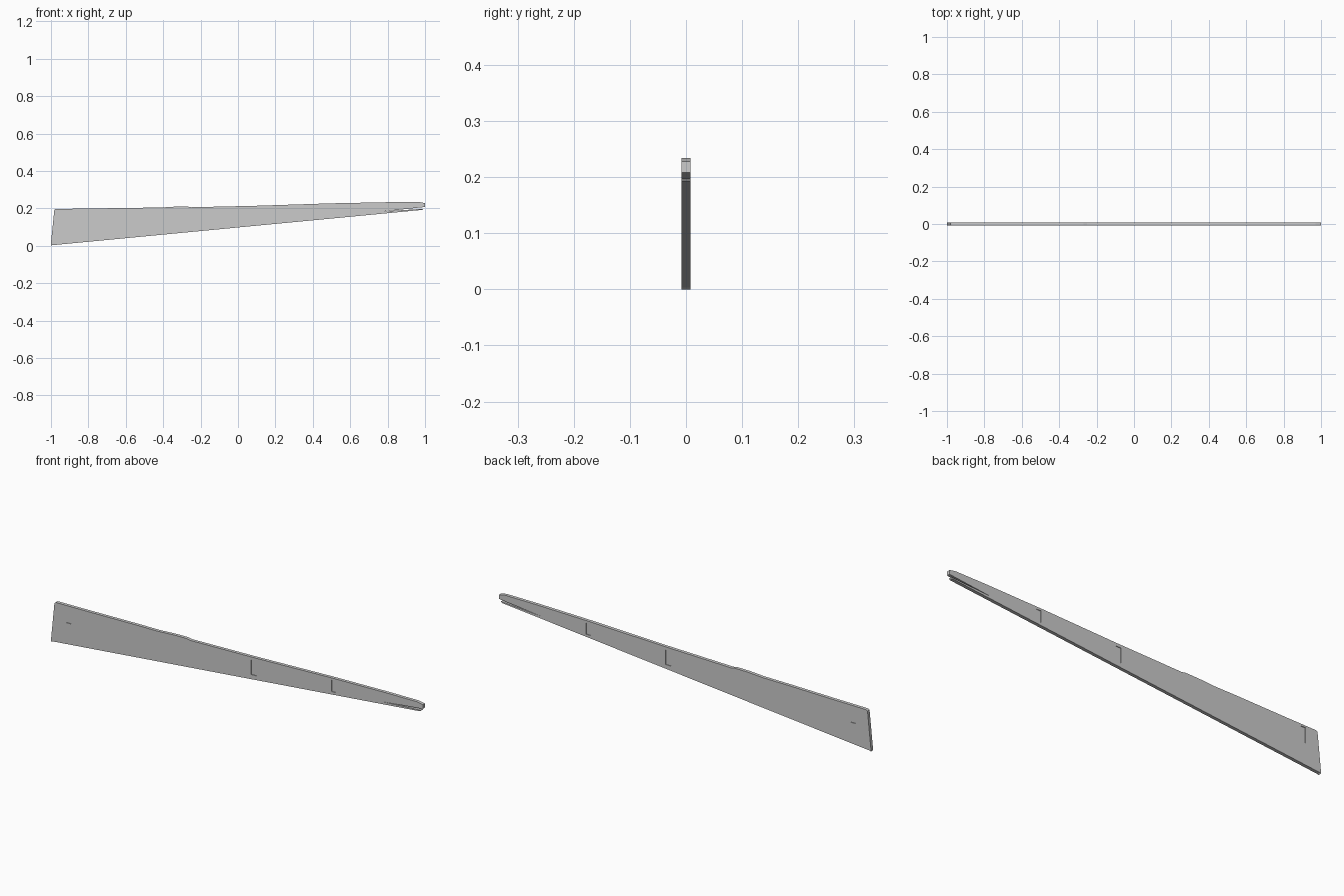
import bpy, bmesh

if "Cube" in bpy.data.objects:
    bpy.data.objects.remove(bpy.data.objects["Cube"])

HALF = 0.008  # half thickness of the board


def extruded(name, outline, y0, y1):
    bm = bmesh.new()
    front = [bm.verts.new((x, y0, z)) for x, z in outline]
    back = [bm.verts.new((x, y1, z)) for x, z in outline]
    bm.faces.new(front)
    bm.faces.new(back[::-1])
    n = len(outline)
    for i in range(n):
        j = (i + 1) % n
        bm.faces.new((front[j], front[i], back[i], back[j]))
    bmesh.ops.recalc_face_normals(bm, faces=bm.faces)
    mesh = bpy.data.meshes.new(name)
    bm.to_mesh(mesh)
    bm.free()
    ob = bpy.data.objects.new(name, mesh)
    bpy.context.collection.objects.link(ob)
    return ob


# Tapered plank with a slightly worn top edge and a split at the tip
outline = [(-1, 0), (-0.995, 0.003), (0.985, 0.192), (0.99, 0.198), (0.78, 0.184),
           (0.985, 0.206), (1, 0.208), (1, 0.228), (0.97, 0.234), (0.8, 0.233),
           (0.5, 0.227), (0.1, 0.214), (-0.25, 0.206), (-0.27, 0.210),
           (-0.34, 0.209), (-0.42, 0.204), (-0.56, 0.203), (-0.8, 0.199),
           (-0.975, 0.197), (-0.982, 0.192), (-1, 0.015)]
plank = extruded("tapered_plank", outline, -HALF, HALF)

# Rectangular slots recessed into both faces: centre x, width, bottom, top
for cx, w, z0, z1 in [(-0.905, 0.026, 0.114, 0.188),
                      (0.09, 0.028, 0.128, 0.199),
                      (0.52, 0.024, 0.161, 0.216)]:
    rect = [(cx - w / 2, z0), (cx + w / 2, z0), (cx + w / 2, z1), (cx - w / 2, z1)]
    for side in (-1, 1):
        ys = sorted((side * 0.005, side * 0.02))
        cutter = extruded("slot_cutter", rect, *ys)
        cutter.hide_render = True
        cutter.hide_set(True)
        cutter.display_type = 'WIRE'
        mod = plank.modifiers.new("slot", 'BOOLEAN')
        mod.operation = 'DIFFERENCE'
        mod.solver = 'EXACT'
        mod.object = cutter
